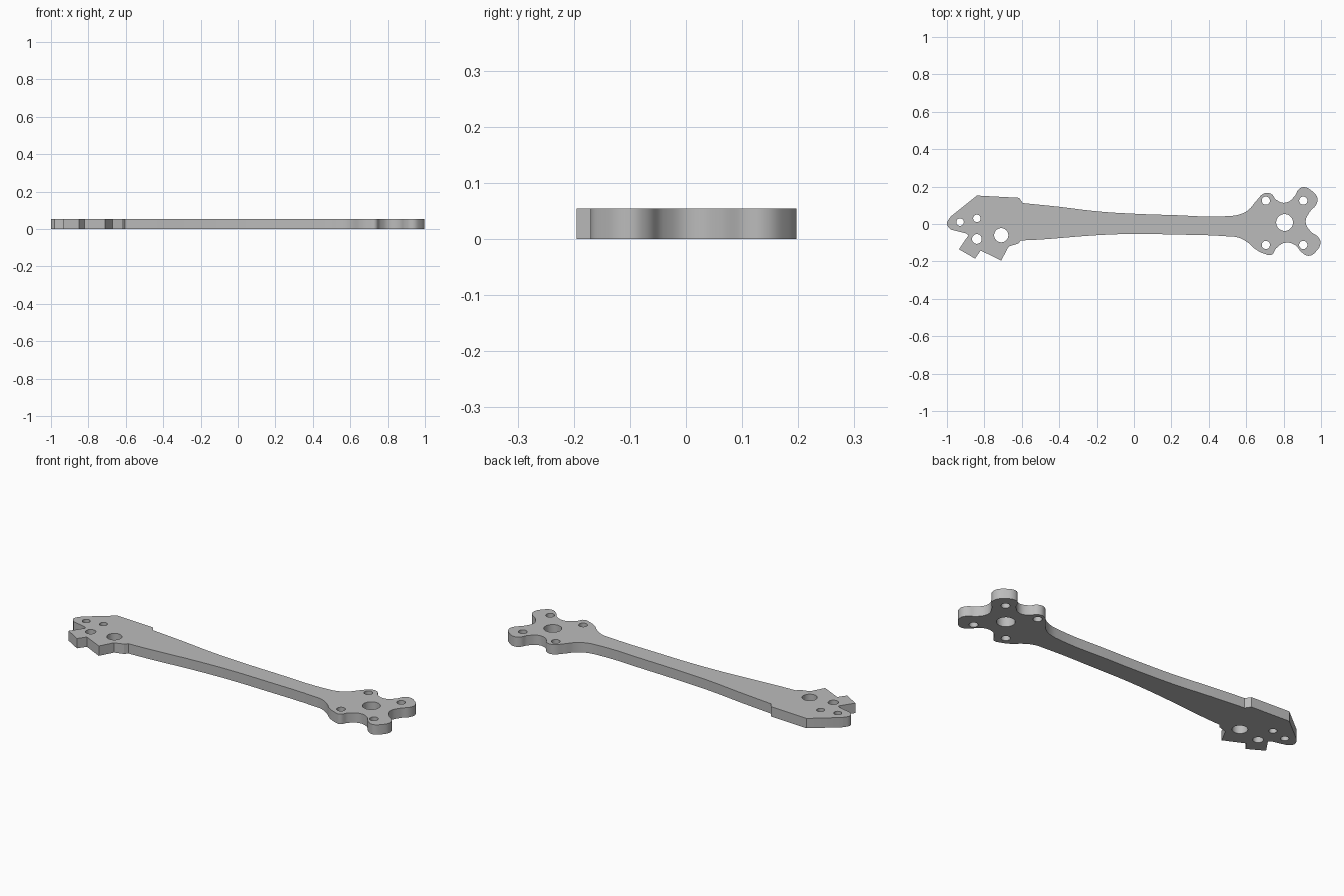
import bpy

THICKNESS = 0.054

default_cube = bpy.data.objects.get("Cube")
if default_cube:
    bpy.data.objects.remove(default_cube, do_unlink=True)

# Grey plate material
grey = bpy.data.materials.new("plain grey")
grey.use_nodes = True
colour = (0.5, 0.5, 0.5, 1)
grey.diffuse_color = colour
grey.node_tree.nodes["Principled BSDF"].inputs["Base Color"].default_value = colour

SHARP, SMOOTH = "VECTOR", "AUTO"

# Outline, counter-clockwise, in runs of sharp corners and smooth curve points
outline = [
    # Pointed root end with its rounded tip
    (SHARP, [(-.84, .152), (-.98, .04)]),
    (SMOOTH, [(-1, 0)]),
    (SHARP, [(-.98, -.03)]),
    # Notch and stepped tabs
    (SHARP, [(-.9, -.05), (-.885, -.06), (-.936, -.135), (-.85, -.185)]),
    (SHARP, [(-.82, -.142), (-.71, -.195), (-.67, -.12), (-.62, -.105), (-.605, -.088)]),
    # Lower edge of the arm
    (SMOOTH, [(-.5, -.083), (-.2, -.06), (0, -.053), (.2, -.056), (.5, -.066)]),
    # Lower lobes of the motor mount
    (SMOOTH, [(.56, -.073), (.61, -.1), (.65, -.135), (.7, -.16), (.735, -.165)]),
    (SMOOTH, [(.76, -.13), (.81, -.1), (.865, -.115), (.895, -.15), (.935, -.17)]),
    (SMOOTH, [(.975, -.145), (.997, -.1), (.985, -.07), (.945, -.04), (.918, .01)]),
    # Upper lobes of the motor mount
    (SMOOTH, [(.94, .065), (.975, .105), (.98, .14), (.95, .178), (.905, .197)]),
    (SMOOTH, [(.88, .185), (.86, .15), (.81, .114), (.76, .13), (.735, .16)]),
    (SMOOTH, [(.7, .165), (.655, .125), (.615, .078), (.57, .053), (.5, .042)]),
    # Upper edge of the arm and the shoulder step
    (SMOOTH, [(.2, .048), (0, .055), (-.2, .068), (-.4, .092)]),
    (SHARP, [(-.595, .112), (-.615, .14)]),
]

# Bolt and shaft holes as x, y, radius
holes = [(-.93, .01, .02), (-.84, .03, .02), (-.84, -.08, .026), (-.71, -.06, .038)]
holes.append((.805, .008, .045))
holes += [(x, y, .022) for x in (.705, .905) for y in (-.112, .125)]


def add_loop(curve, runs, resolution):
    """Add one closed loop made of runs of (handle type, points)."""
    points = [(handle, point) for handle, run in runs for point in run]
    spline = curve.splines.new("BEZIER")
    spline.bezier_points.add(len(points) - 1)
    spline.use_cyclic_u = True
    spline.resolution_u = resolution
    for bezier, (handle, (x, y)) in zip(spline.bezier_points, points):
        bezier.co = (x, y, 0)
        bezier.handle_left_type = bezier.handle_right_type = handle


def add_hole(curve, x, y, radius):
    """Add a round loop, which the curve fill leaves open."""
    ring = [(x + radius, y), (x, y + radius), (x - radius, y), (x, y - radius)]
    add_loop(curve, [(SMOOTH, ring)], 8)


# Flat plate: filled outline with holes, extruded to its thickness
plate_curve = bpy.data.curves.new("arm_plate", "CURVE")
plate_curve.dimensions = "2D"
plate_curve.fill_mode = "BOTH"
plate_curve.extrude = THICKNESS / 2
add_loop(plate_curve, outline, 6)
for hole in holes:
    add_hole(plate_curve, *hole)
plate_curve.materials.append(grey)

plate = bpy.data.objects.new("arm_plate", plate_curve)
plate.location.z = THICKNESS / 2
bpy.context.collection.objects.link(plate)

# Turn the plate into a welded mesh with crisp rims
bpy.ops.object.select_all(action="DESELECT")
plate.select_set(True)
bpy.context.view_layer.objects.active = plate
bpy.ops.object.convert(target="MESH")
bpy.ops.object.mode_set(mode="EDIT")
bpy.ops.mesh.select_all(action="SELECT")
bpy.ops.mesh.remove_doubles(threshold=.0001)
bpy.ops.mesh.normals_make_consistent(inside=False)
bpy.ops.object.mode_set(mode="OBJECT")
bpy.ops.object.shade_smooth_by_angle()
